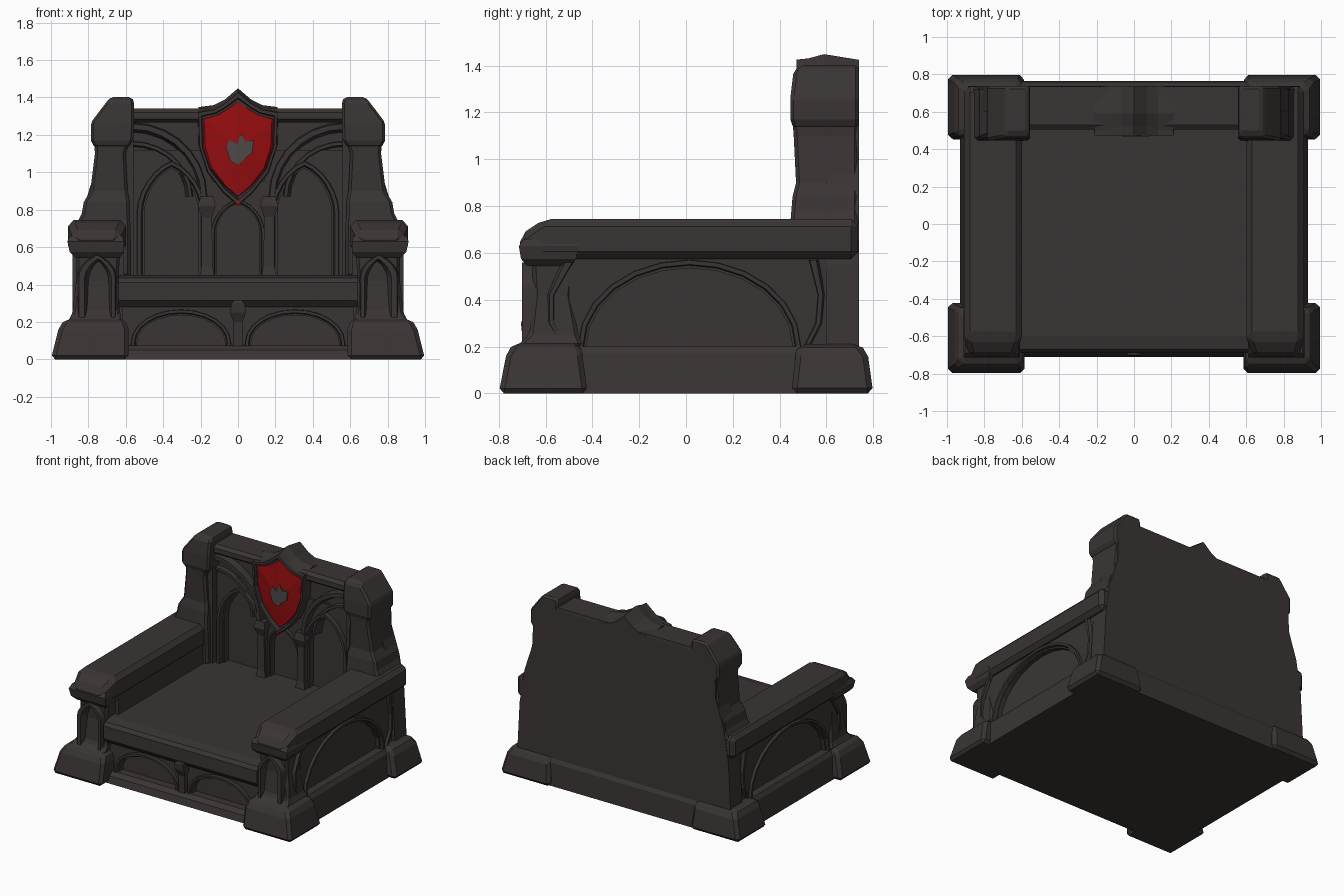
import bpy, bmesh
from math import sin, cos, pi

cube = bpy.data.objects.get("Cube")
if cube:
    bpy.data.objects.remove(cube, do_unlink=True)


def material(name, rgb):
    m = bpy.data.materials.new(name)
    m.use_nodes = True
    m.diffuse_color = (*rgb, 1)
    bsdf = m.node_tree.nodes["Principled BSDF"]
    bsdf.inputs["Base Color"].default_value = (*rgb, 1)
    bsdf.inputs["Roughness"].default_value = 0.9
    return m


STONE = material("dark stone", (0.042, 0.035, 0.034))
RED = material("deep red", (0.30, 0.004, 0.005))
GREY = material("emblem grey", (0.075, 0.066, 0.064))


def front(u, v, d):
    return (u, d, v)


def side(u, v, d):
    return (d, u, v)


def flat(u, v, d):
    return (u, v, d)


def loft(name, loops, bevel=0.0, mirror=False, mat=STONE, ring=False):
    """Skin equal-length loops; ring joins the last loop to the first, else ends are capped."""
    bm = bmesh.new()
    rows = [[bm.verts.new(p) for p in loop] for loop in loops]
    pairs = list(zip(rows, rows[1:])) + ([(rows[-1], rows[0])] if ring else [])
    for a, b in pairs:
        for i in range(len(a)):
            j = (i + 1) % len(a)
            bm.faces.new((a[i], a[j], b[j], b[i]))
    if not ring:
        bm.faces.new(rows[0])
        bm.faces.new(rows[-1])
    bmesh.ops.recalc_face_normals(bm, faces=bm.faces)
    mesh = bpy.data.meshes.new(name)
    bm.to_mesh(mesh)
    bm.free()
    mesh.materials.append(mat)
    ob = bpy.data.objects.new(name, mesh)
    bpy.context.collection.objects.link(ob)
    if bevel:
        mod = ob.modifiers.new("worn edges", 'BEVEL')
        mod.width, mod.segments, mod.limit_method = bevel, 1, 'ANGLE'
    if mirror:
        mod = ob.modifiers.new("other side", 'MIRROR')
        mod.use_mirror_merge = False
    return ob


def prism(name, pts, plane, near, far, **kw):
    return loft(name, [[plane(u, v, d) for u, v in pts] for d in (near, far)], **kw)


def stack(name, rings, plane=flat, **kw):
    """Rings are (height, u0, u1, v0, v1) rectangles."""
    return loft(name, [[plane(u, v, h) for u, v in ((a, c), (b, c), (b, d), (a, d))]
                       for h, a, b, c, d in rings], **kw)


def band(name, outer, inner, plane, near, far, ring=False, **kw):
    """Chamfered moulding between two matching lines."""
    loops = []
    for (a, b), (c, d) in zip(outer, inner):
        mix = lambda t: (a + (c - a) * t, b + (d - b) * t)
        loops.append([plane(*mix(0), far), plane(*mix(0.15), near),
                      plane(*mix(0.6), near), plane(*mix(1), far)])
    return loft(name, loops, ring=ring, **kw)


def arch(cx, hw, base, spring, apex, point=0.0, n=12):
    pts = [(cx - hw, base)]
    for i in range(n + 1):
        t = pi * i / n
        tip = 1 - abs(cos(t))
        pts.append((cx - hw * cos(t),
                    spring + (apex - spring) * ((1 - point) * sin(t) + point * tip)))
    return pts + [(cx + hw, base)]


def archway(name, cx, hw, base, spring, apex, thick, plane, near, mid, far,
            u0, u1, top, point=0.0, **kw):
    """Recessed arch: surrounding wall plus a proud moulding."""
    inner = arch(cx, hw, base, spring, apex, point)
    outer = arch(cx, hw + thick, base, spring, apex + thick, point)
    wall = inner + [(u1, base), (u1, top), (u0, top), (u0, base)]
    prism(name + "_wall", wall, plane, mid, far, **kw)
    band(name + "_moulding", outer, inner, plane, near, far, **kw)


# Plinth and corner feet
stack("plinth", [(0, -.93, .93, -.6, .765), (.17, -.91, .91, -.6, .755),
                 (.2, -.89, .89, -.6, .735)])
stack("front_step", [(0, -.62, .62, -.71, -.5), (.05, -.62, .62, -.695, -.5),
                     (.075, -.62, .62, -.66, -.5)])
stack("front_foot", [(0, .585, 1, -.8, -.42), (.18, .585, .955, -.765, -.445),
                     (.215, .61, .92, -.73, -.46)], bevel=.035, mirror=True)
stack("back_foot", [(0, .585, 1, .45, .8), (.18, .6, .955, .47, .775),
                    (.21, .61, .92, .49, .735)], bevel=.035, mirror=True)

# Seat slab and apron
prism("seat", [(-.6, .45), (-.67, .435), (-.69, .41), (-.69, .315), (-.66, .28),
               (.62, .28), (.62, .45)], side, -.64, .64)
prism("apron_panel", [(-.64, .05), (.64, .05), (.64, .3), (-.64, .3)], front, -.6, -.4)
archway("apron_arch", .305, .235, .07, .09, .235, .035, front, -.665, -.64, -.59,
        .02, .62, .3, mirror=True)
stack("apron_post", [(.07, -.025, .025, -.67, -.58), (.2, -.025, .025, -.675, -.58),
                     (.25, -.042, .042, -.7, -.58), (.3, -.035, .035, -.705, -.58),
                     (.315, -.02, .02, -.7, -.58)])

# Side walls with one wide arch each
stack("side_panel", [(.1, .61, .835, -.55, .72), (.62, .61, .825, -.55, .72)], mirror=True)
archway("side_arch", .015, .44, .19, .2, .535, .04, side, .885, .865, .82,
        -.5, .72, .6, mirror=True)
band("side_back_rib", [(.5, .2), (.55, .3), (.56, .42), (.52, .57)],
     [(.54, .2), (.59, .3), (.6, .42), (.58, .57)], side, .885, .84, mirror=True)

# Arms
stack("arm", [(-.71, .635, .88, .585, .675), (-.605, .6, .908, .575, .745),
              (.735, .6, .908, .575, .745)], plane=lambda u, v, h: (u, h, v),
      bevel=.03, mirror=True)
stack("arm_front_collar", [(.545, .63, .87, -.68, -.49), (.575, .61, .9, -.705, -.47),
                           (.63, .61, .912, -.714, -.46), (.66, .62, .9, -.69, -.47)],
      mirror=True)

# Front posts with pointed niches
stack("front_post", [(.2, .62, .91, -.725, -.44), (.25, .63, .885, -.67, -.46),
                     (.42, .64, .865, -.65, -.49), (.58, .63, .865, -.66, -.47)],
      bevel=.015, mirror=True)
band("front_post_rib", arch(.755, .105, .2, .45, .565, .4),
     arch(.745, .05, .2, .42, .52, .4), front, -.7, -.64, mirror=True)
band("post_side_rib", [(-.5, .2), (-.56, .3), (-.56, .42), (-.47, .57)],
     [(-.54, .2), (-.6, .3), (-.6, .42), (-.54, .57)], side, .885, .84, mirror=True)

# Back wall
half = [(.89, .18), (.87, .55), (.83, .8), (.765, 1.0), (.755, 1.25), (.6, 1.3)]
prism("back_wall", half + [(-x, z) for x, z in reversed(half)], front, .6, .738)
archway("outer_back_arch", .355, .145, .44, .78, 1.02, .045, front, .515, .55, .605,
        .14, .6, 1.12, .25, mirror=True)
archway("middle_back_arch", 0, .115, .44, .68, .83, .03, front, .525, .55, .605,
        -.145, .145, .95, .2)
stack("back_pier", [(.44, .125, .205, .5, .58), (.5, .135, .195, .51, .58),
                    (.76, .14, .195, .51, .58), (.82, .12, .215, .49, .58),
                    (.87, .13, .2, .5, .58)], mirror=True)
prism("upper_panel", [(-.6, 1.1), (.6, 1.1), (.6, 1.3), (-.6, 1.3)], front, .565, .62)


# Vault ribs fanning from the piers up to the rail
def sweep(r, rz):
    return [(.57 - r * cos(t * pi / 14), .87 + rz * sin(t * pi / 14)) for t in range(8)]


band("vault_rib", sweep(.41, .4), sweep(.35, .335), front, .51, .6, mirror=True)
band("lower_vault_rib", sweep(.33, .3), sweep(.29, .26), front, .53, .6, mirror=True)
stack("top_rail", [(1.265, -.6, .6, .53, .738), (1.285, -.6, .6, .505, .738),
                   (1.32, -.6, .6, .505, .738), (1.34, -.6, .6, .53, .735)])

# Back columns with heavy caps
stack("back_column", [(.44, .575, .84, .46, .735), (.72, .575, .865, .445, .735),
                      (.78, .58, .835, .45, .735), (.84, .58, .825, .455, .735),
                      (.9, .59, .79, .47, .735), (1.1, .6, .765, .46, .735),
                      (1.17, .58, .77, .455, .735)], bevel=.015, mirror=True)
stack("column_inner_strip", [(.44, .56, .62, .495, .7), (1.28, .56, .62, .495, .7)],
      mirror=True)
stack("column_cap", [(1.13, .59, .765, .46, .735), (1.17, .56, .787, .446, .738),
                     (1.265, .555, .787, .446, .738), (1.38, .555, .7, .46, .738),
                     (1.402, .57, .68, .5, .735)], bevel=.014, mirror=True)

# Shield on the back
crest = [(0, 1.425), (.07, 1.365), (.13, 1.335), (.21, 1.325), (.205, 1.15),
         (-.205, 1.15), (-.21, 1.325), (-.13, 1.335), (-.07, 1.365)]
ridge = [(x, z + (.024 if z > 1.2 else 0)) for x, z in crest]
loft("shield_crest", [[front(x, z, y) for x, z in line]
                      for line, y in ((crest, .5), (ridge, .59), (crest, .738))])


def shield(right, top, tip):
    return [(0, top)] + right + [(0, tip)] + [(-x, z) for x, z in reversed(right)]


rim = shield([(.07, 1.375), (.13, 1.34), (.215, 1.325), (.21, 1.14), (.165, 1.0),
              (.08, .89)], 1.435, .82)
hole = shield([(.06, 1.335), (.11, 1.305), (.185, 1.285), (.178, 1.13), (.14, 1.02),
               (.065, .925)], 1.375, .872)
band("shield_rim", rim, hole, front, .472, .57, ring=True)
prism("shield_backing", [(x * 1.05, z) for x, z in hole], front, .51, .6)
centre = [(x * .3, 1.12 + (z - 1.12) * .3) for x, z in hole]
loft("shield_field", [[front(x * 1.08, z, .51) for x, z in hole],
                      [front(x * .98, z, .492) for x, z in hole],
                      [front(x, z, .476) for x, z in centre]], mat=RED)
prism("shield_tip_gem", [(-.02, .845), (.02, .845), (0, .82)], front, .468, .5, mat=RED)
prism("shield_emblem", [(-.065, 1.13), (-.045, 1.175), (-.005, 1.15), (.015, 1.205),
                        (.04, 1.165), (.085, 1.17), (.075, 1.1), (.035, 1.075),
                        (.01, 1.04), (-.04, 1.055)], front, .469, .477, mat=GREY)
